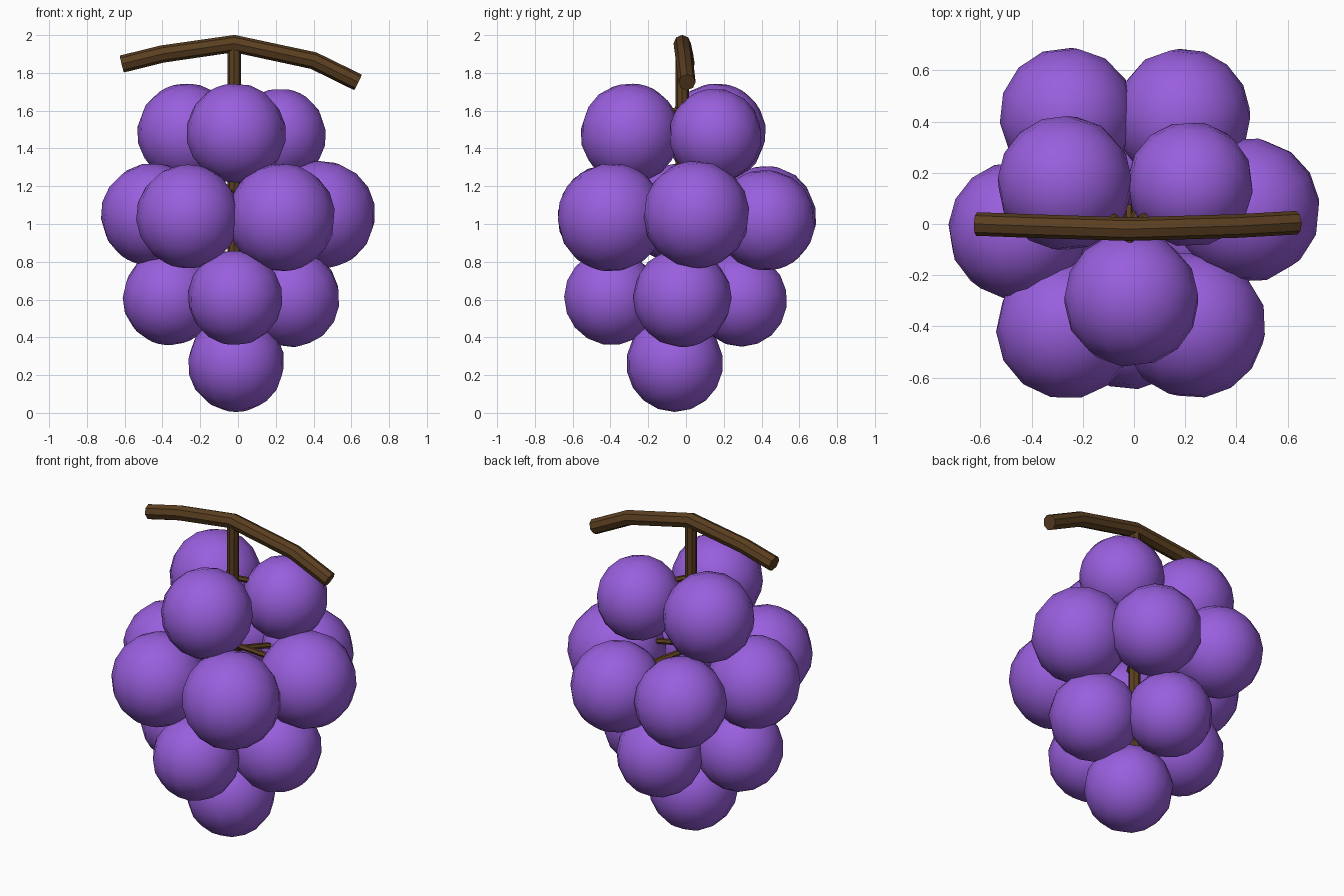
import bpy, random
from mathutils import Euler

if "Cube" in bpy.data.objects:
    bpy.data.objects.remove(bpy.data.objects["Cube"])

random.seed(4)


def material(name, color):
    m = bpy.data.materials.new(name)
    m.diffuse_color = (*color, 1)
    m.use_nodes = True
    m.node_tree.nodes["Principled BSDF"].inputs["Base Color"].default_value = m.diffuse_color
    return m


purple = material("grape_skin", (0.32, 0.115, 0.73))
brown = material("wood", (0.105, 0.05, 0.015))


def grape(name, x, y, z, r):
    tilt = Euler([random.uniform(-0.5, 0.5) for _ in range(3)])
    bpy.ops.mesh.primitive_uv_sphere_add(segments=14, ring_count=9, radius=r,
                                         location=(x, y, z), rotation=tilt)
    ob = bpy.context.object
    ob.name = name
    ob.data.materials.append(purple)
    bpy.ops.object.shade_smooth()


def tube(name, points, radius, sides=2):
    cu = bpy.data.curves.new(name, 'CURVE')
    cu.dimensions = '3D'
    cu.bevel_depth = radius
    cu.bevel_resolution = sides
    cu.use_fill_caps = True
    sp = cu.splines.new('POLY')
    sp.points.add(len(points) - 1)
    for p, co in zip(sp.points, points):
        p.co = (*co, 1)
    ob = bpy.data.objects.new(name, cu)
    bpy.context.collection.objects.link(ob)
    bpy.ops.object.select_all(action='DESELECT')
    ob.select_set(True)
    bpy.context.view_layer.objects.active = ob
    bpy.ops.object.convert(target='MESH')
    ob = bpy.context.object
    ob.data.materials.append(brown)
    bpy.ops.object.shade_smooth_by_angle()


# Grapes, tier by tier: x, y, z, radius
tiers = {
    "top_grape": [(-0.01, -0.295, 1.48, 0.265), (-0.27, 0.16, 1.48, 0.265),
                  (0.22, 0.155, 1.47, 0.247)],
    "middle_grape": [(-0.265, -0.41, 1.04, 0.275), (0.23, -0.395, 1.035, 0.287),
                     (-0.455, -0.025, 1.05, 0.272), (0.445, 0.055, 1.05, 0.284),
                     (-0.26, 0.425, 1.04, 0.267), (0.19, 0.42, 1.02, 0.267)],
    "lower_grape": [(-0.015, -0.395, 0.61, 0.252), (0.28, -0.02, 0.61, 0.262),
                    (-0.02, 0.29, 0.60, 0.25), (-0.36, -0.02, 0.61, 0.252)],
    "bottom_grape": [(-0.01, -0.06, 0.262, 0.257)],
}

# Main stem and the arched cane above it
sx, sy = -0.02, -0.02
tube("main_stem", [(sx, sy, 1.95), (sx, sy, 1.0), (sx, sy, 0.4)], 0.035)
tube("cane", [(-0.615, 0.0, 1.847), (-0.4, -0.008, 1.90), (sx, -0.02, 1.955),
              (0.40, -0.008, 1.865), (0.635, 0.005, 1.75)], 0.046)

# Grapes with a drooping twig to each one
for name, grapes in tiers.items():
    for i, (x, y, z, r) in enumerate(grapes):
        grape(f"{name}_{i + 1}", x, y, z, r)
        if name != "bottom_grape":
            mx, my = sx + (x - sx) * 0.45, sy + (y - sy) * 0.45
            tube(f"{name}_twig_{i + 1}",
                 [(sx, sy, z + 0.13), (mx, my, z + 0.10), (x, y, z)], 0.017, 1)
